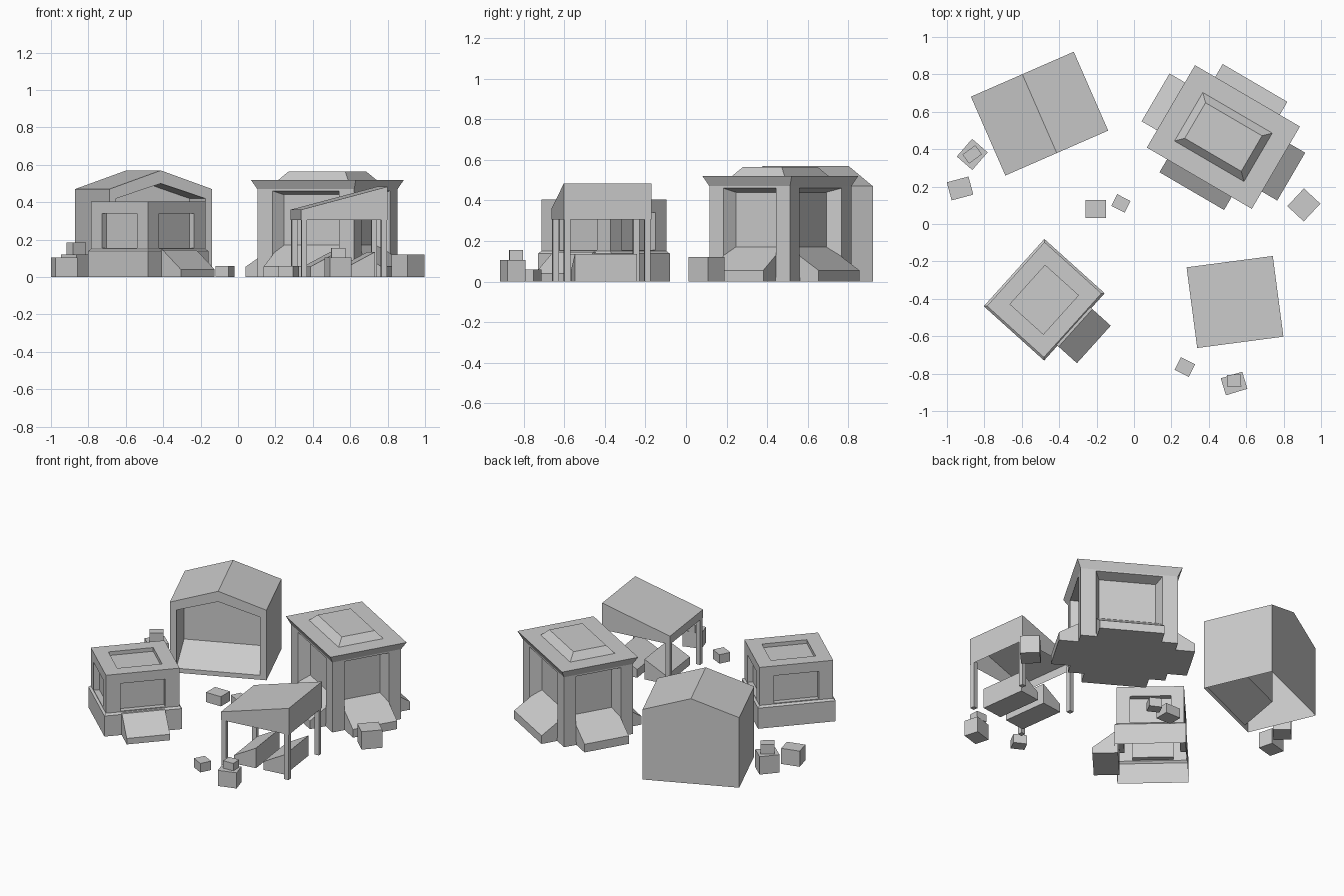
import bpy, bmesh, math
from mathutils import Matrix, Vector

if "Cube" in bpy.data.objects:
    bpy.data.objects.remove(bpy.data.objects["Cube"])


def finish(name, bm, loc, deg):
    bmesh.ops.remove_doubles(bm, verts=bm.verts, dist=0.0005)
    me = bpy.data.meshes.new(name)
    bm.to_mesh(me)
    bm.free()
    ob = bpy.data.objects.new(name, me)
    bpy.context.collection.objects.link(ob)
    ob.location = (loc[0], loc[1], loc[2] if len(loc) > 2 else 0)
    ob.rotation_euler.z = math.radians(deg)
    return ob


def face(bm, pts):
    return bm.faces.new([bm.verts.new(p) for p in pts])


def pocket_wall(bm, turn, dist, outer, opening, inner, depth):
    """Wall facing -y (turned by turn degrees) with a recessed opening."""
    m = Matrix.Rotation(math.radians(turn), 4, 'Z')
    o, p, q = ([m @ Vector((u, y, z)) for u, z in loop] for loop, y in
               ((outer, -dist), (opening, -dist), (inner, depth - dist)))
    n = len(o)
    for a, b in ((o, p), (p, q)):
        for i in range(n):
            j = (i + 1) % n
            face(bm, (a[i], a[j], b[j], b[i]))
    face(bm, q)


def rect(h, z0, z1):
    return [(-h, z0), (h, z0), (h, z1), (-h, z1)]


def loft(bm, rings, cap=True):
    """Stack of rectangular rings (half x, half y, z)."""
    loops = [[(-x, -y, z), (x, -y, z), (x, y, z), (-x, y, z)] for x, y, z in rings]
    for a, b in zip(loops, loops[1:]):
        for i in range(4):
            j = (i + 1) % 4
            face(bm, (a[i], a[j], b[j], b[i]))
    if cap:
        face(bm, loops[-1])


def prism(name, profile, half, loc, deg, turn=0):
    """Profile in y,z extruded across x."""
    bm = bmesh.new()
    m = Matrix.Rotation(math.radians(turn), 4, 'Z')
    l = [m @ Vector((-half, y, z)) for y, z in profile]
    r = [m @ Vector((half, y, z)) for y, z in profile]
    face(bm, l)
    face(bm, r[::-1])
    for i in range(len(l)):
        j = (i + 1) % len(l)
        face(bm, (l[j], l[i], r[i], r[j]))
    bmesh.ops.remove_doubles(bm, verts=bm.verts, dist=0.0005)
    bmesh.ops.recalc_face_normals(bm, faces=bm.faces)
    return finish(name, bm, loc, deg)


def box(name, size, loc, deg):
    x, y, z = size
    bm = bmesh.new()
    loft(bm, [(x / 2, y / 2, 0), (x / 2, y / 2, z)])
    face(bm, [(-x / 2, y / 2, 0), (x / 2, y / 2, 0), (x / 2, -y / 2, 0), (-x / 2, -y / 2, 0)])
    return finish(name, bm, loc, deg)


# Gabled stall: open-bottomed shell, recessed front with sloping counter
bm = bmesh.new()
gable = [(-.3, 0), (.3, 0), (.3, .47), (0, .57), (-.3, .47)]
mouth = [(-.26, .03), (.26, .03), (.26, .42), (0, .50), (-.26, .42)]
inside = [(-.25, .14), (.25, .14), (.25, .42), (0, .50), (-.25, .42)]
pocket_wall(bm, 0, .23, gable, mouth, inside, .19)
face(bm, [(x, .23, z) for x, z in gable[::-1]])
for i in range(1, 5):
    (x0, z0), (x1, z1) = gable[i], gable[(i + 1) % 5]
    face(bm, [(x0, -.23, z0), (x0, .23, z0), (x1, .23, z1), (x1, -.23, z1)])
finish("gabled_stall", bm, (-.505, .59), 23.6)

# Square pavilion: four recessed sides, flared cornice, raised roof
B, B_ROT = (.478, .465), -30.3
bm = bmesh.new()
for k in range(4):
    w, d, o = ((.30, .23, .205), (.23, .30, .15))[k % 2]
    pocket_wall(bm, 90 * k, d, rect(w, 0, .47), rect(o, .02, .46),
                rect(o - .03, .05, .44), .07)
loft(bm, [(.30, .23, .47), (.325, .255, .52), (.215, .15, .52), (.175, .11, .565)])
face(bm, [(-.3, .23, 0), (.3, .23, 0), (.3, -.23, 0), (-.3, -.23, 0)])
finish("pavilion", bm, B, B_ROT)
for k in range(4):
    y_in, y_out, h = ((-.16, -.335, .20), (-.23, -.42, .148))[k % 2]
    prism("pavilion_counter", [(y_in, 0), (y_out, 0), (y_out, .055), (y_in, .17)],
          h, B, B_ROT, 90 * k)

# Flat-roofed house: stepped plinth, window recess on each side, sunken roof
C, C_ROT = (-.48, -.405), 48
bm = bmesh.new()
loft(bm, [(.242, .217, 0), (.242, .217, .138), (.23, .205, .15)], cap=False)
for k in range(4):
    w, d, o = ((.23, .205, .14), (.205, .23, .125))[k % 2]
    pocket_wall(bm, 90 * k, d, rect(w, .15, .405), rect(o, .155, .34),
                rect(o, .155, .34), .035)
loft(bm, [(.23, .205, .405), (.14, .12, .405), (.14, .12, .38)])
finish("flat_house", bm, C, C_ROT)
prism("house_ramp", [(-.2, 0), (-.357, 0), (-.357, .04), (-.225, .145), (-.2, .145)],
      .135, C, C_ROT)

# Canopy stall: hollow wedge roof on four posts
D, D_ROT = (.54, -.417), 7.5
bm = bmesh.new()
x, y, lo = .2325, .2175, .305
b = [(-x, -y, lo), (x, -y, lo), (x, y, lo), (-x, y, lo)]
t = [(-x, -y, .36), (x, -y, .483), (x, y, .483), (-x, y, .36)]
for i in range(4):
    j = (i + 1) % 4
    face(bm, (b[i], b[j], t[j], t[i]))
face(bm, t)
finish("canopy_roof", bm, D, D_ROT)
rot = Matrix.Rotation(math.radians(D_ROT), 3, 'Z')
for sx in (-1, 1):
    for sy in (-1, 1):
        p = rot @ Vector((sx * .215, sy * .20, 0))
        box("canopy_post", (.03, .03, .32), (D[0] + p.x, D[1] + p.y), D_ROT)
# Sloping display tables under the canopy
for off in (-.1, .1):
    p = rot @ Vector((off, 0, 0))
    prism("display_table", [(-.075, 0), (.075, 0), (.075, .055), (-.075, .135)],
          .155, (D[0] + p.x, D[1] + p.y), D_ROT, 90)

# Crates scattered around: size, location, rotation
for size, loc, deg in (
    ((.11, .125, .12), (-.865, .372), -41),
    ((.085, .06, .065), (-.865, .372, .12), 36),
    ((.12, .10, .105), (-.93, .19), 15),
    ((.11, .095, .065), (-.205, .08), 0),
    ((.08, .07, .06), (-.07, .11), -27),
    ((.12, .095, .105), (.535, -.853), 17),
    ((.075, .065, .05), (.535, -.838, .105), 2),
    ((.085, .075, .06), (.272, -.765), -27),
    ((.12, .13, .12), (.908, .102), -43),
):
    box("crate", size, loc, deg)
